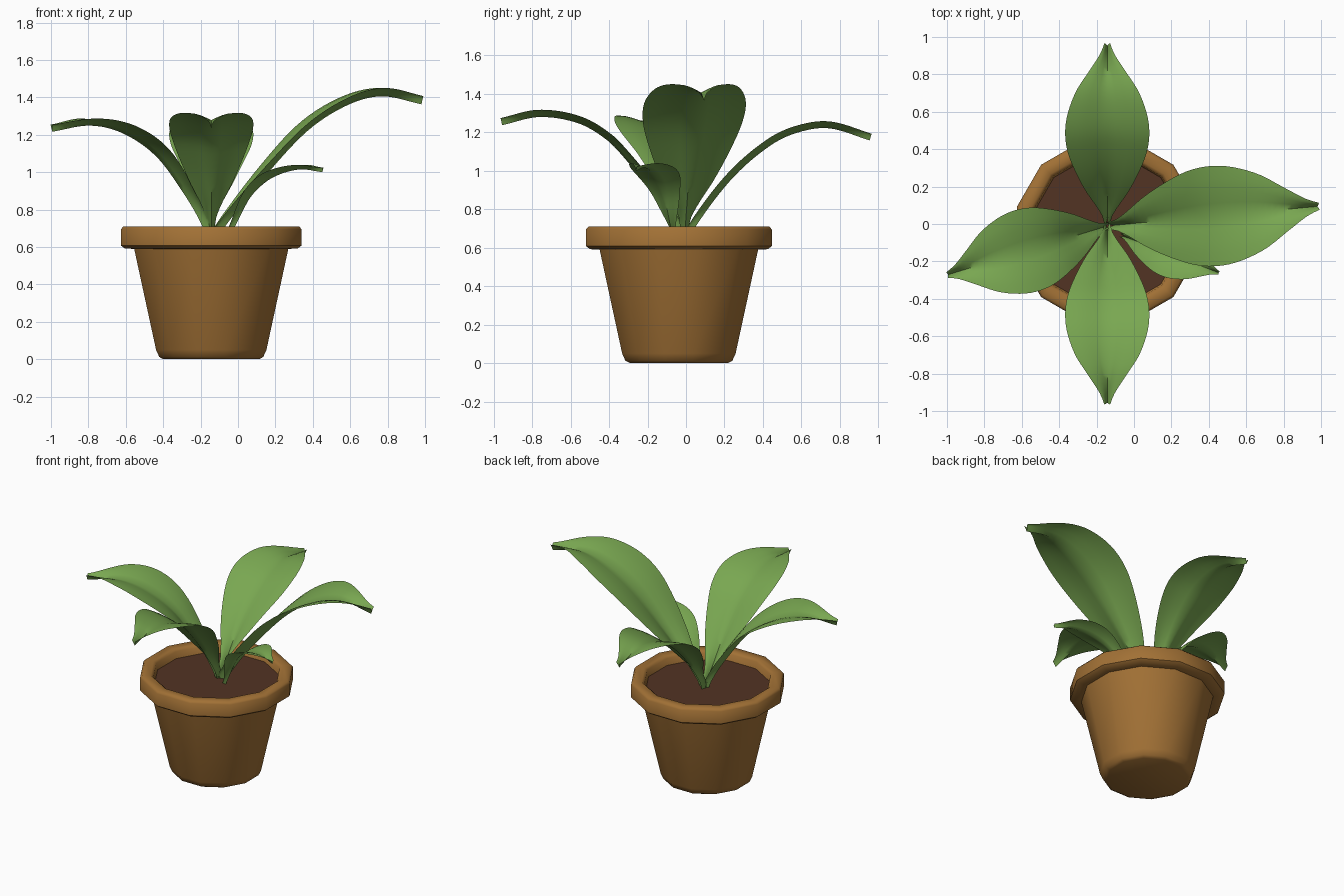
import bpy, bmesh, math
from mathutils import Vector

if "Cube" in bpy.data.objects:
    bpy.data.objects.remove(bpy.data.objects["Cube"])

SIDES = 12
CX, CY = -0.143, -0.037


def material(name, rgb):
    m = bpy.data.materials.new(name)
    m.diffuse_color = (*rgb, 1)
    m.use_nodes = True
    m.node_tree.nodes["Principled BSDF"].inputs["Base Color"].default_value = m.diffuse_color
    return m


CLAY = material("clay", (0.36, 0.165, 0.036))
SOIL = material("soil", (0.085, 0.033, 0.017))
GREEN = material("leaf_green", (0.19, 0.385, 0.082))


def finish(bm, name, mat, angle):
    me = bpy.data.meshes.new(name)
    bm.to_mesh(me)
    bm.free()
    ob = bpy.data.objects.new(name, me)
    bpy.context.collection.objects.link(ob)
    me.materials.append(mat)
    bpy.ops.object.select_all(action='DESELECT')
    ob.select_set(True)
    bpy.context.view_layer.objects.active = ob
    bpy.ops.object.shade_smooth_by_angle(angle=math.radians(angle))
    return ob


def ring(bm, r, z):
    # r is the flat-to-centre distance; flats face the axes
    r /= math.cos(math.pi / SIDES)
    return [bm.verts.new((CX + r * math.cos(a), CY + r * math.sin(a), z))
            for a in (2 * math.pi * (i + 0.5) / SIDES for i in range(SIDES))]


# Pot: turned profile from the base, over the rim, down the inside
profile = [(0.255, 0), (0.278, 0.012), (0.295, 0.05), (0.412, 0.59), (0.462, 0.592),
           (0.483, 0.608), (0.483, 0.695), (0.470, 0.71), (0.415, 0.71),
           (0.398, 0.695), (0.385, 0.62)]
bm = bmesh.new()
rings = [ring(bm, r, z) for r, z in profile]
bm.faces.new(rings[0][::-1])
for lo, hi in zip(rings, rings[1:]):
    for i in range(SIDES):
        j = (i + 1) % SIDES
        bm.faces.new((lo[i], lo[j], hi[j], hi[i]))
finish(bm, "pot", CLAY, 50)

# Soil disc
bm = bmesh.new()
bm.faces.new(ring(bm, 0.39, 0.65))
finish(bm, "soil", SOIL, 30)


def spline(pts, t):
    """Catmull-Rom through 2D points, t in 0..1 over the first coordinate."""
    x = pts[0][0] + t * (pts[-1][0] - pts[0][0])
    i = max(k for k in range(len(pts) - 1) if pts[k][0] <= x + 1e-9)
    (x0, y0), (x1, y1) = pts[i], pts[i + 1]

    def slope(k):
        a, b = pts[max(k - 1, 0)], pts[min(k + 1, len(pts) - 1)]
        return (b[1] - a[1]) / (b[0] - a[0])
    h = x1 - x0
    u = (x - x0) / h
    return (x, (2*u**3 - 3*u**2 + 1) * y0 + (u**3 - 2*u**2 + u) * h * slope(i)
            + (3*u**2 - 2*u**3) * y1 + (u**3 - u**2) * h * slope(i + 1))


# Relative half width from stalk to tip
WIDTH = [(0, .07), (.05, .1), (.1, .22), (.2, .52), (.32, .79), (.42, .95), (.52, 1),
         (.62, .94), (.74, .74), (.85, .42), (.94, .17), (1, .07)]


def leaf(name, base, angle, path, half, depth):
    """Arched blade with a creased midrib; path = (distance out, height)."""
    bm = bmesh.new()
    a = math.radians(angle)
    out = Vector((math.cos(a), math.sin(a), 0))
    side = Vector((-math.sin(a), math.cos(a), 0))
    up = Vector((0, 0, 1))
    rows, N, M = [], 32, 4
    for k in range(N + 1):
        t = k / N
        r, z = spline(path, t)
        ra, za = spline(path, max(t - .01, 0))
        rb, zb = spline(path, min(t + .01, 1))
        tan = Vector((rb - ra, zb - za)).normalized()
        normal = up * tan.x - out * tan.y
        centre = Vector((*base, 0)) + out * r + up * z
        w = half * spline(WIDTH, t)[1]
        rows.append([bm.verts.new(centre + side * (w * u) + normal * depth
                                  * (math.sin(abs(u) * math.pi / 2) - 0.5))
                     for u in (m / M for m in range(-M, M + 1))])
    for p, q in zip(rows, rows[1:]):
        for i in range(2 * M):
            bm.faces.new((p[i], q[i], q[i + 1], p[i + 1]))
    finish(bm, name, GREEN, 60)


# Leaves
leaf("back_leaf", (-0.143, 0), 90,
     [(0, .63), (.035, .72), (.23, .975), (.435, 1.15), (.59, 1.22), (.75, 1.238), (.96, 1.175)],
     .225, .036)
leaf("front_leaf", (-0.143, 0), -90,
     [(0, .63), (.04, .72), (.17, .91), (.29, 1.06), (.40, 1.175), (.555, 1.265), (.765, 1.298), (.96, 1.255)],
     .225, .038)
leaf("left_leaf", (-0.14, -0.01), 197,
     [(0, .63), (.035, .72), (.13, .88), (.295, 1.095), (.49, 1.225), (.68, 1.268), (.895, 1.235)],
     .225, .038)
leaf("right_leaf", (-0.14, -0.01), 5.3,
     [(0, .63), (.05, .72), (.31, 1.04), (.52, 1.255), (.74, 1.388), (.92, 1.428), (1.13, 1.385)],
     .268, .045)
leaf("small_leaf", (-0.07, -0.06), -21,
     [(0, .63), (.055, .73), (.14, .877), (.255, .975), (.42, 1.026), (.56, 1.012)],
     .125, .024)
